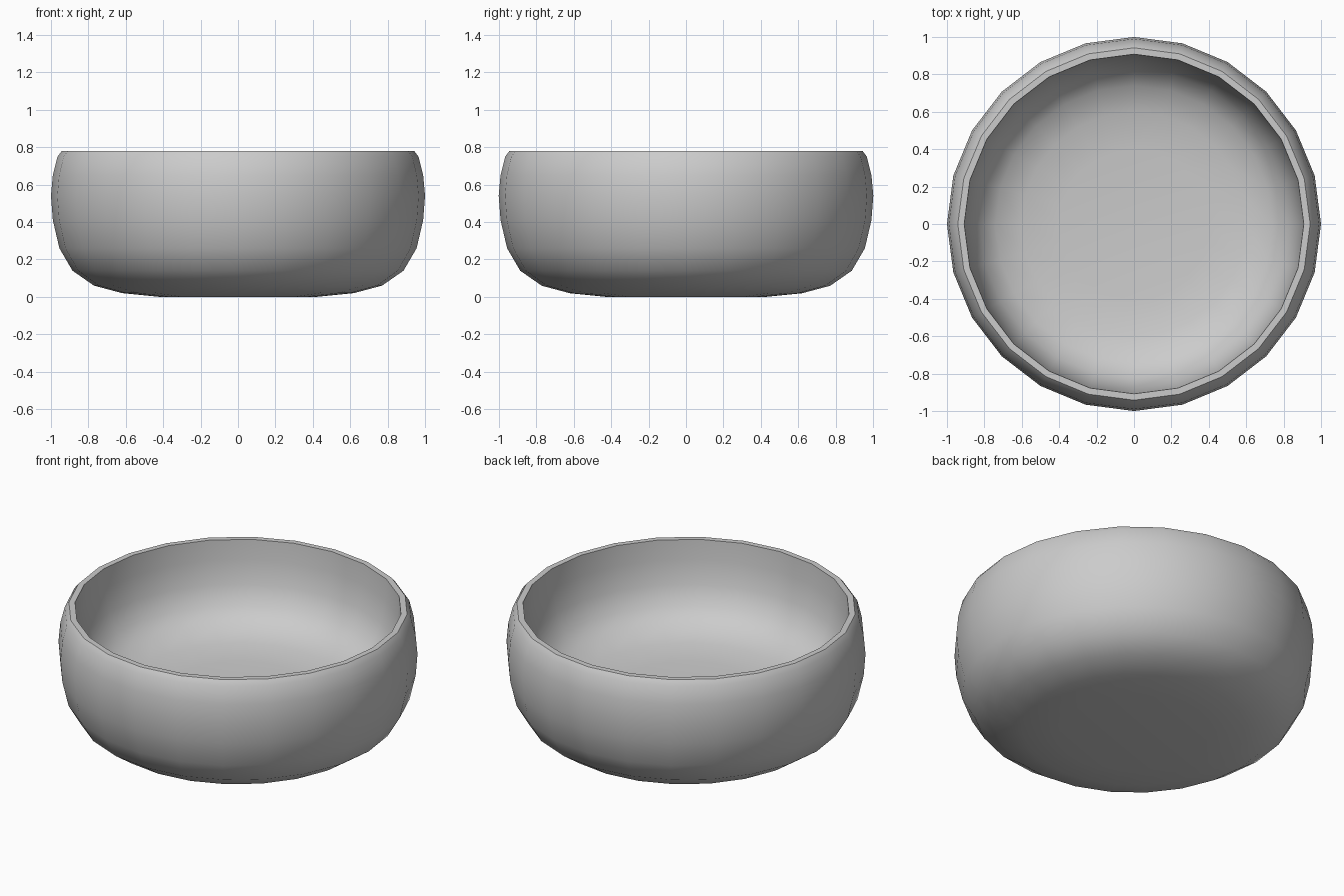
import bpy, bmesh, math

if "Cube" in bpy.data.objects:
    bpy.data.objects.remove(bpy.data.objects["Cube"])

SIDES = 24

# bowl cross-section (radius, height): outside from base to rim, then inside to floor
profile = [
    (0.42, 0.0), (0.62, 0.02), (0.77, 0.06), (0.885, 0.14), (0.955, 0.26),
    (0.99, 0.41), (1.0, 0.54), (0.99, 0.65), (0.965, 0.75), (0.942, 0.78),
    (0.908, 0.78), (0.90, 0.66), (0.875, 0.52), (0.825, 0.41), (0.74, 0.335),
    (0.60, 0.29), (0.40, 0.27),
]

bm = bmesh.new()
rings = []
for r, z in profile:
    rings.append([bm.verts.new((r * math.cos(2 * math.pi * i / SIDES),
                                r * math.sin(2 * math.pi * i / SIDES), z))
                  for i in range(SIDES)])

# skin between neighbouring rings
for a, b in zip(rings, rings[1:]):
    for i in range(SIDES):
        j = (i + 1) % SIDES
        bm.faces.new((a[i], a[j], b[j], b[i]))

# flat base and inner floor
bm.faces.new(rings[0][::-1])
bm.faces.new(rings[-1])
bmesh.ops.recalc_face_normals(bm, faces=bm.faces)

mesh = bpy.data.meshes.new("bowl")
bm.to_mesh(mesh)
bm.free()
bowl = bpy.data.objects.new("bowl", mesh)
bpy.context.collection.objects.link(bowl)

# smooth body with crisp rim edges
bpy.context.view_layer.objects.active = bowl
bowl.select_set(True)
bpy.ops.object.shade_smooth_by_angle(angle=math.radians(40))
